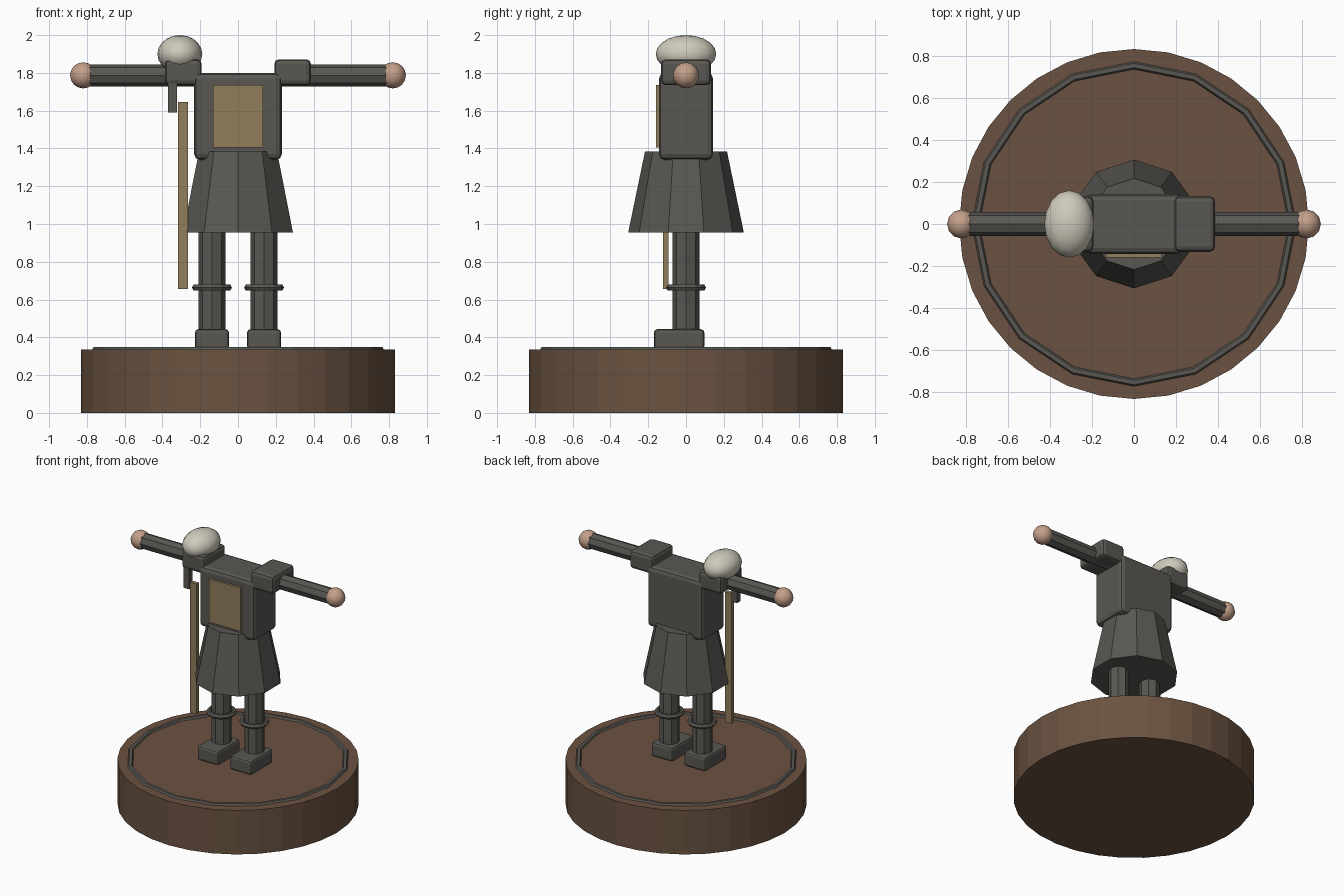
import bpy, math

if "Cube" in bpy.data.objects:
    bpy.data.objects.remove(bpy.data.objects["Cube"])


def material(name, rgb):
    m = bpy.data.materials.new(name)
    m.diffuse_color = (*rgb, 1)
    m.use_nodes = True
    m.node_tree.nodes["Principled BSDF"].inputs["Base Color"].default_value = m.diffuse_color
    return m


GREY = material("dark_grey", (0.10, 0.096, 0.085))
BROWN = material("wood_brown", (0.145, 0.085, 0.052))
TAN = material("tan", (0.29, 0.21, 0.105))
SKIN = material("skin", (0.55, 0.35, 0.25))
CREAM = material("cream", (0.62, 0.59, 0.50))


def finish(name, mat, smooth=False):
    ob = bpy.context.object
    ob.name = name
    ob.data.materials.append(mat)
    if smooth:
        bpy.ops.object.shade_smooth()
    return ob


def box(name, mat, x, y, z, bevel=0.0):
    """Box from its (min, max) range on each axis."""
    mid = [(a + b) / 2 for a, b in (x, y, z)]
    bpy.ops.mesh.primitive_cube_add(size=1, location=mid)
    ob = finish(name, mat)
    ob.scale = [b - a for a, b in (x, y, z)]
    bpy.ops.object.transform_apply(location=False, rotation=False, scale=True)
    if bevel:
        mod = ob.modifiers.new("soft_edges", "BEVEL")
        mod.width, mod.segments = bevel, 2
    return ob


def cylinder(name, mat, sides, r, depth, loc, rot=(0, 0, 0)):
    bpy.ops.mesh.primitive_cylinder_add(vertices=sides, radius=r, depth=depth,
                                        location=loc, rotation=rot)
    return finish(name, mat)


def ring(name, mat, sides, major, minor, loc):
    bpy.ops.mesh.primitive_torus_add(major_segments=sides, minor_segments=6,
                                     major_radius=major, minor_radius=minor, location=loc)
    return finish(name, mat)


def ball(name, mat, loc, size, segments=16, rings=10):
    bpy.ops.mesh.primitive_uv_sphere_add(segments=segments, ring_count=rings,
                                         radius=1, location=loc)
    ob = finish(name, mat, smooth=True)
    ob.scale = size
    bpy.ops.object.transform_apply(location=False, rotation=False, scale=True)
    return ob


# round stand with an inlaid ring
cylinder("stand", BROWN, 32, 0.832, 0.335, (0, 0, 0.1675))
ring("stand_ring", GREY, 16, 0.754, 0.021, (0, 0, 0.330))

# torso, chest panel and skirt
box("torso", GREY, (-0.232, 0.232), (-0.143, 0.143), (1.34, 1.80), 0.03)
box("chest_panel", TAN, (-0.132, 0.132), (-0.160, -0.13), (1.405, 1.735))
bpy.ops.mesh.primitive_cone_add(vertices=10, radius1=0.306, radius2=0.217,
                                depth=0.43, location=(0, 0, 1.17))
finish("skirt", GREY)

# limbs on both sides
for side, s in (("left", -1), ("right", 1)):
    def span(a, b):
        return tuple(sorted((s * a, s * b)))
    box(side + "_foot", GREY, span(0.048, 0.228), (-0.17, 0.097), (0.335, 0.443), 0.018)
    cylinder(side + "_leg", GREY, 8, 0.071, 0.66, (s * 0.138, 0, 0.73))
    ring(side + "_knee_ring", GREY, 12, 0.088, 0.018, (s * 0.138, 0, 0.663))
    cylinder(side + "_arm", GREY, 8, 0.058, 0.62, (s * 0.51, 0, 1.787), (0, math.pi / 2, 0))
    ball(side + "_hand", SKIN, (s * 0.82, 0, 1.787), (0.069,) * 3, 12, 8)
    box(side + "_shoulder_pad", GREY, span(0.192, 0.386), (-0.132, 0.132), (1.735, 1.872), 0.025)

# rounded cap on the left shoulder, hanging strap and staff
ball("shoulder_cap", CREAM, (-0.308, 0, 1.90), (0.119, 0.16, 0.10))
box("strap", GREY, (-0.370, -0.323), (-0.125, -0.085), (1.59, 1.78))
box("staff", TAN, (-0.317, -0.264), (-0.122, -0.093), (0.655, 1.645))
